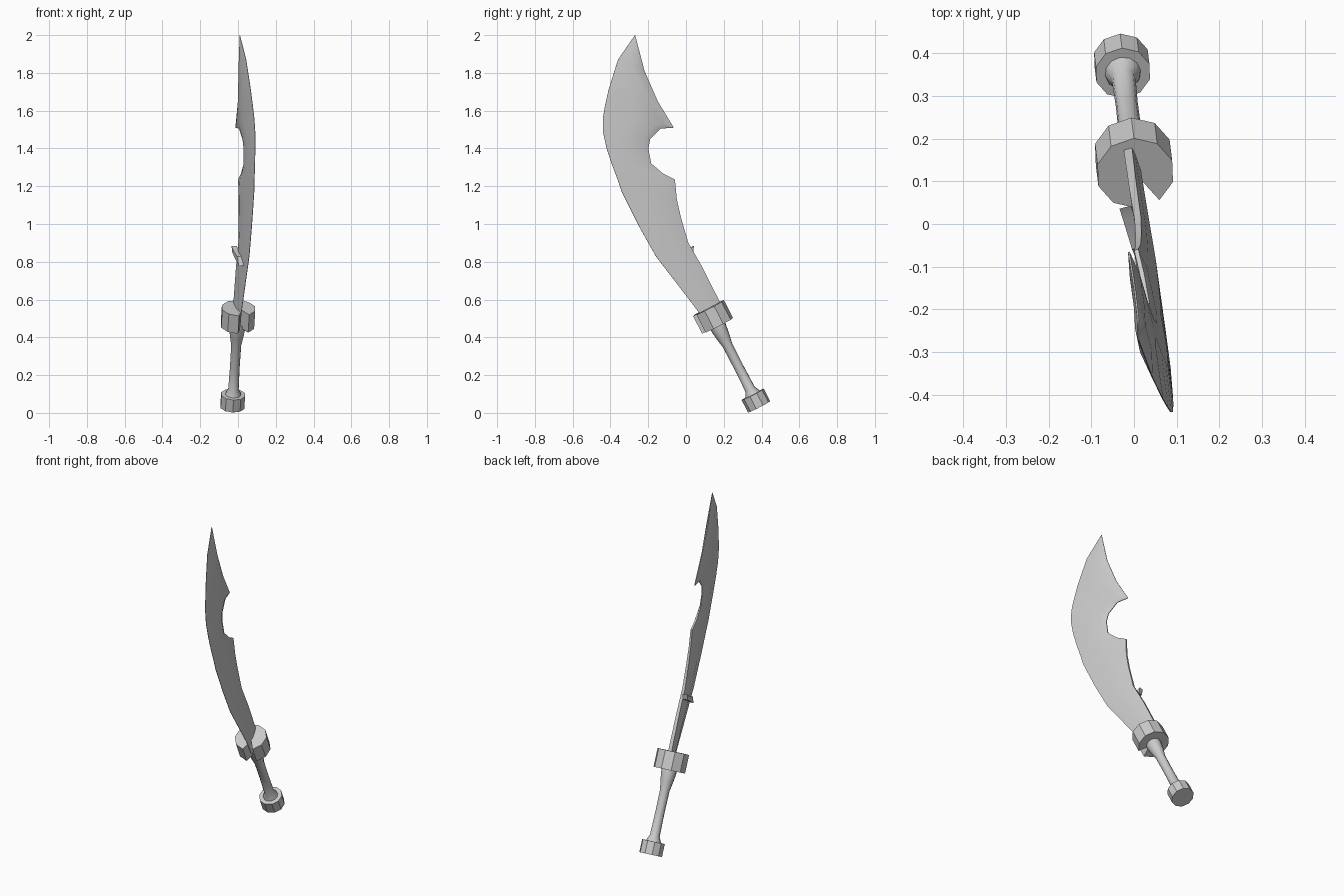
import bpy, bmesh
from math import cos, sin, radians
from mathutils import Vector

if "Cube" in bpy.data.objects:
    bpy.data.objects.remove(bpy.data.objects["Cube"], do_unlink=True)

steel = bpy.data.materials.new("grey steel")
steel.use_nodes = True
grey = (0.6, 0.6, 0.6, 1)
steel.diffuse_color = grey
steel.node_tree.nodes["Principled BSDF"].inputs["Base Color"].default_value = grey


def finish(bm, name, angle=30):
    bmesh.ops.remove_doubles(bm, verts=bm.verts, dist=0.0002)
    bmesh.ops.recalc_face_normals(bm, faces=bm.faces)
    mesh = bpy.data.meshes.new(name)
    bm.to_mesh(mesh)
    bm.free()
    mesh.materials.append(steel)
    obj = bpy.data.objects.new(name, mesh)
    bpy.context.collection.objects.link(obj)
    bpy.ops.object.select_all(action='DESELECT')
    obj.select_set(True)
    bpy.context.view_layer.objects.active = obj
    bpy.ops.object.shade_smooth_by_angle(angle=radians(angle))
    return obj


def loft(rings, name, angle=30):
    """Skin closed rings of equal length and cap both ends."""
    bm = bmesh.new()
    rows = [[bm.verts.new(p) for p in ring] for ring in rings]
    n = len(rows[0])
    for a, b in zip(rows, rows[1:]):
        for i in range(n):
            j = (i + 1) % n
            bm.faces.new((a[i], a[j], b[j], b[i]))
    bm.faces.new(rows[0])
    bm.faces.new(rows[-1])
    return finish(bm, name, angle)


# Grip frame: the axis runs from pommel to guard
pommel_mid = Vector((-0.028, 0.37, 0.065))
guard_mid = Vector((0, 0.143, 0.508))
up = (guard_mid - pommel_mid).normalized()
side = (Vector((1, 0, 0)) - up * up.x).normalized()
back = up.cross(side)


def circle(r, sides=10, start=-52):
    return [(r * cos(radians(start + i * 360 / sides)),
             r * sin(radians(start + i * 360 / sides))) for i in range(sides)]


def place(points, origin, height):
    return [origin + side * x + back * y + up * height for x, y in points]


# Pommel
loft([place(circle(0.066), pommel_mid, h) for h in (-0.037, 0.037)], "pommel")

# Guard: ten-sided block with one wedge missing beside the blade edge
wedge = circle(0.092) + [(0.015, -0.02)]
loft([place(wedge, guard_mid, h) for h in (-0.053, 0.053)], "guard")

# Handle, flaring into both ends
profile = [(0.02, 0.046), (0.045, 0.04), (0.07, 0.028), (0.2, 0.026),
           (0.33, 0.027), (0.38, 0.036), (0.43, 0.043), (0.46, 0.043)]
loft([place(circle(r, 12), pommel_mid, h) for h, r in profile], "handle")


# Blade: a tilted flat plane, thickest along the middle
blade_normal = Vector((1, 0.27, 0.068)).normalized()


def on_plane(p, offset=0):
    y, z = p
    return Vector((0.073 - 0.27 * y - 0.068 * z, y, z)) + blade_normal * offset


# Cutting edge point, back edge point and half thickness of the back
stations = [
    ((-0.27, 2), (-0.269, 1.999), 0.001),
    ((-0.36, 1.87), (-0.22, 1.81), 0.002),
    ((-0.41, 1.71), (-0.15, 1.65), 0.002),
    ((-0.43, 1.62), (-0.065, 1.51), 0.002),
    ((-0.44, 1.56), (-0.135, 1.505), 0.002),
    ((-0.44, 1.49), (-0.19, 1.45), 0.002),
    ((-0.42, 1.4), (-0.2, 1.4), 0.002),
    ((-0.39, 1.31), (-0.185, 1.32), 0.003),
    ((-0.36, 1.23), (-0.12, 1.265), 0.005),
    ((-0.34, 1.17), (-0.06, 1.235), 0.005),
    ((-0.31, 1.11), (-0.05, 1.13), 0.006),
    ((-0.25, 0.99), (-0.03, 1.04), 0.007),
    ((-0.16, 0.83), (0.01, 0.9), 0.008),
    ((-0.06, 0.7), (0.085, 0.77), 0.009),
    ((0.07, 0.53), (0.17, 0.6), 0.01),
    ((0.11, 0.46), (0.2, 0.52), 0.01),
]
rings = []
for i, (edge, spine, half) in enumerate(stations):
    edge, spine = Vector(edge), Vector(spine)
    full = 0.001 if i == 0 else 0.014
    columns = [(edge, 0.001), (edge.lerp(spine, 0.45), full),
               (edge.lerp(spine, 0.84), full * 0.9), (spine, half)]
    rings.append([on_plane(p, t) for p, t in columns]
                 + [on_plane(p, -t) for p, t in reversed(columns)])
loft(rings, "blade")

# Small hook on the blade's right face near the back
hook = [(0.045, 0.885), (0.04, 0.85), (-0.07, 0.78), (-0.05, 0.83), (0.02, 0.865)]
loft([[on_plane(p, d) for p in hook] for d in (-0.008, -0.036)], "back_hook")
